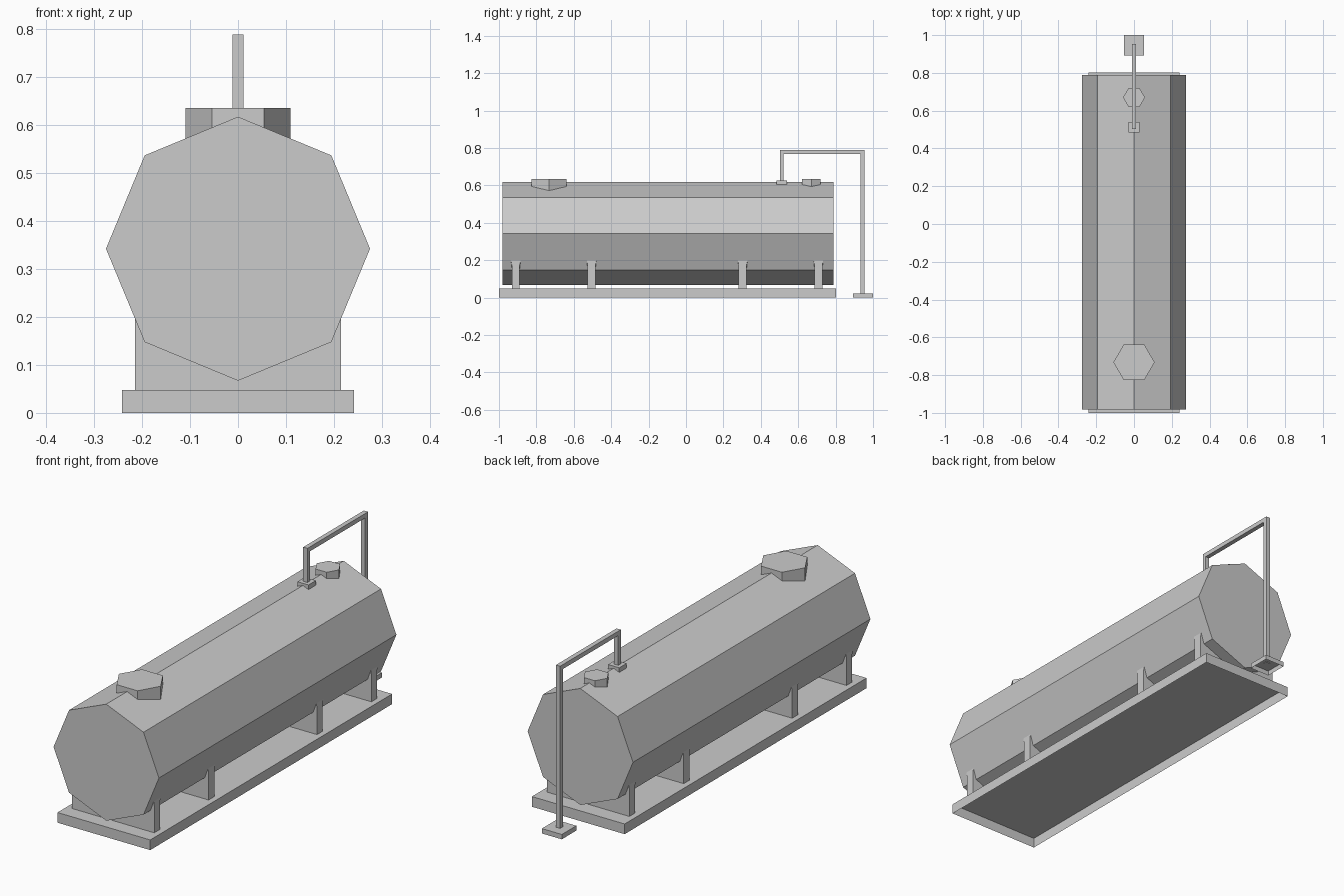
import bpy, bmesh, math

if "Cube" in bpy.data.objects:
    bpy.data.objects.remove(bpy.data.objects["Cube"])


def finish(name, bm):
    bmesh.ops.recalc_face_normals(bm, faces=bm.faces)
    mesh = bpy.data.meshes.new(name)
    bm.to_mesh(mesh)
    bm.free()
    obj = bpy.data.objects.new(name, mesh)
    bpy.context.collection.objects.link(obj)
    return obj


def prism(name, pts, axis, lo, hi, open_bottom=False, flare=None):
    """Extrude a 2D outline along an axis from lo to hi."""
    put = {'X': lambda p, d: (d, p[0], p[1]),
           'Y': lambda p, d: (p[0], d, p[1]),
           'Z': lambda p, d: (p[0], p[1], d)}[axis]
    bm = bmesh.new()
    a = [bm.verts.new(put(p, lo)) for p in pts]
    b = [bm.verts.new(put(p, hi)) for p in pts]
    n = len(pts)
    if not open_bottom:
        bm.faces.new(a)
    bm.faces.new(b)
    for i in range(n):
        j = (i + 1) % n
        bm.faces.new((a[i], a[j], b[j], b[i]))
    if flare:
        height, factor = flare
        mid = (lo + hi) / 2
        for v in bm.verts:
            if v.co.z > height:
                v.co.y = mid + (v.co.y - mid) * factor
    return finish(name, bm)


def ring(cx, cy, r, sides, start=0.0):
    return [(cx + r * math.cos(start + math.tau * i / sides),
             cy + r * math.sin(start + math.tau * i / sides)) for i in range(sides)]


def rect(x, y0, y1):
    return [(-x, y0), (x, y0), (x, y1), (-x, y1)]


# Octagonal tank with a ridge on top
prism("tank", ring(0, 0.342, 0.275, 8), 'Y', -0.982, 0.788)

# Skid base, a shell open underneath
prism("skid_base", rect(0.242, -1.0, 0.803), 'Z', 0.0, 0.048, open_bottom=True)

# Four saddles shaped to the tank's underside, slightly flared at the tips
right = [(0.215, 0.048), (0.215, 0.175), (0.215, 0.2), (0.193, 0.149)]
saddle = right + [(0, 0.07)] + [(-x, z) for x, z in reversed(right)]
for i, y in enumerate((-0.91, -0.505, 0.303, 0.708)):
    prism(f"saddle_{i + 1}", saddle, 'Y', y - 0.021, y + 0.021, flare=(0.19, 1.25))

# Hexagonal hatches
prism("front_hatch", ring(0, -0.732, 0.109, 6), 'Z', 0.565, 0.635)
prism("rear_hatch", ring(0, 0.67, 0.058, 6), 'Z', 0.588, 0.635)

# Square filling pipe: standpipe, crossover and drop in one outline
pipe = [(0.954, 0.02), (0.954, 0.788), (0.502, 0.788), (0.502, 0.62),
        (0.521, 0.62), (0.521, 0.767), (0.932, 0.767), (0.932, 0.02)]
prism("filling_pipe", pipe, 'X', -0.011, 0.011)

# Pipe flange on the tank and foot on the ground
prism("pipe_flange", rect(0.029, 0.484, 0.539), 'Z', 0.604, 0.627)
prism("pipe_foot", rect(0.052, 0.892, 1.0), 'Z', 0.0, 0.023, open_bottom=True)
